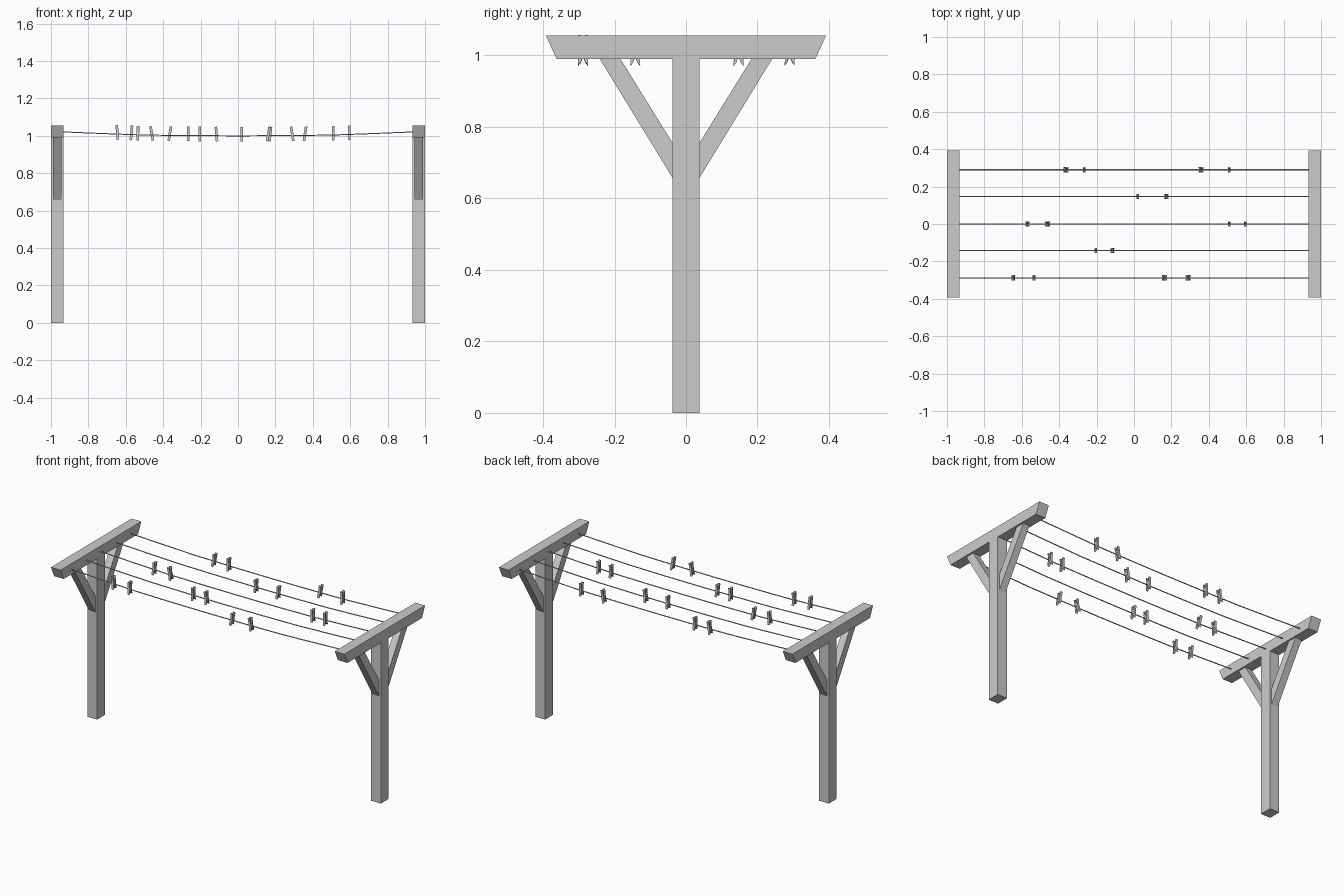
import bpy, math
from mathutils import Matrix

if "Cube" in bpy.data.objects:
    bpy.data.objects.remove(bpy.data.objects["Cube"])


def prism(name, parts, depth, axis_x=0.0):
    """Extrude one or more (y, z) outlines along x, centred on axis_x."""
    verts, faces = [], []
    for outline in parts:
        n, b = len(outline), len(verts)
        for x in (axis_x - depth / 2, axis_x + depth / 2):
            verts += [(x, y, z) for y, z in outline]
        faces.append([b + i for i in reversed(range(n))])
        faces.append([b + n + i for i in range(n)])
        for i in range(n):
            j = (i + 1) % n
            faces.append([b + i, b + j, b + n + j, b + n + i])
    me = bpy.data.meshes.new(name)
    me.from_pydata(verts, [], faces)
    ob = bpy.data.objects.new(name, me)
    bpy.context.collection.objects.link(ob)
    # consistent outward normals
    import bmesh
    bm = bmesh.new()
    bm.from_mesh(me)
    bmesh.ops.recalc_face_normals(bm, faces=bm.faces)
    bm.to_mesh(me)
    bm.free()
    return ob


def mirrored(outline):
    return [outline, [(-y, z) for y, z in outline]]


# End frames: post, crossbeam with slanted ends, two diagonal braces
post = [(-0.038, 0), (0.038, 0), (0.038, 0.99), (-0.038, 0.99)]
beam = [(-0.362, 0.99), (0.362, 0.99), (0.392, 1.056), (-0.392, 1.056)]
brace = [(0.038, 0.658), (0.241, 0.99), (0.183, 0.99), (0.038, 0.756)]
for side, s in (("left", -1), ("right", 1)):
    cx = s * 0.967
    prism(side + "_post", [post], 0.066, cx)
    prism(side + "_crossbeam", [beam], 0.066, cx)
    prism(side + "_braces", mirrored(brace), 0.044, cx)

# Sagging lines
SAG = [(-0.94, 1.021), (-0.72, 1.012), (-0.5, 1.004), (-0.25, 1.001), (0, 1.0),
       (0.25, 1.001), (0.5, 1.004), (0.72, 1.012), (0.94, 1.021)]


def line_z(x):
    for (x0, z0), (x1, z1) in zip(SAG, SAG[1:]):
        if x0 <= x <= x1:
            return z0 + (z1 - z0) * (x - x0) / (x1 - x0)
    return 1.0


def wire(name, y):
    cu = bpy.data.curves.new(name, 'CURVE')
    cu.dimensions = '3D'
    cu.bevel_depth = 0.003
    cu.bevel_resolution = 1
    cu.use_fill_caps = True
    sp = cu.splines.new('POLY')
    sp.points.add(len(SAG) - 1)
    for p, (x, z) in zip(sp.points, SAG):
        p.co = (x, y, z, 1)
    bpy.context.collection.objects.link(bpy.data.objects.new(name, cu))


# Clothes pegs per line: (x position, tilt in degrees)
LINES = {
    0.29: [(-0.365, 9), (-0.265, 0), (0.358, 9), (0.51, 0)],
    0.147: [(0.02, 0), (0.172, 6)],
    0.0: [(-0.57, 5), (-0.461, -10), (0.51, 0), (0.595, 0)],
    -0.142: [(-0.205, 0), (-0.115, -5)],
    -0.288: [(-0.645, -5), (-0.535, 1), (0.162, 9), (0.29, -9)],
}
# One peg jaw: flared tip below, grip at the line, handle leaning out above
jaw = [(0.006, -0.026), (0.014, -0.036), (0.013, -0.012), (0.011, 0.008),
       (0.014, 0.042), (0.007, 0.042), (0.001, 0.012), (0.001, -0.012)]
for i, (y, pegs) in enumerate(LINES.items(), 1):
    wire(f"line_{i}", y)
    for k, (x, tilt) in enumerate(pegs, 1):
        peg = prism(f"peg_{i}_{k}", mirrored(jaw), 0.014)
        peg.matrix_world = (Matrix.Translation((x, y, line_z(x) + 0.006))
                            @ Matrix.Rotation(math.radians(tilt), 4, 'Y'))
